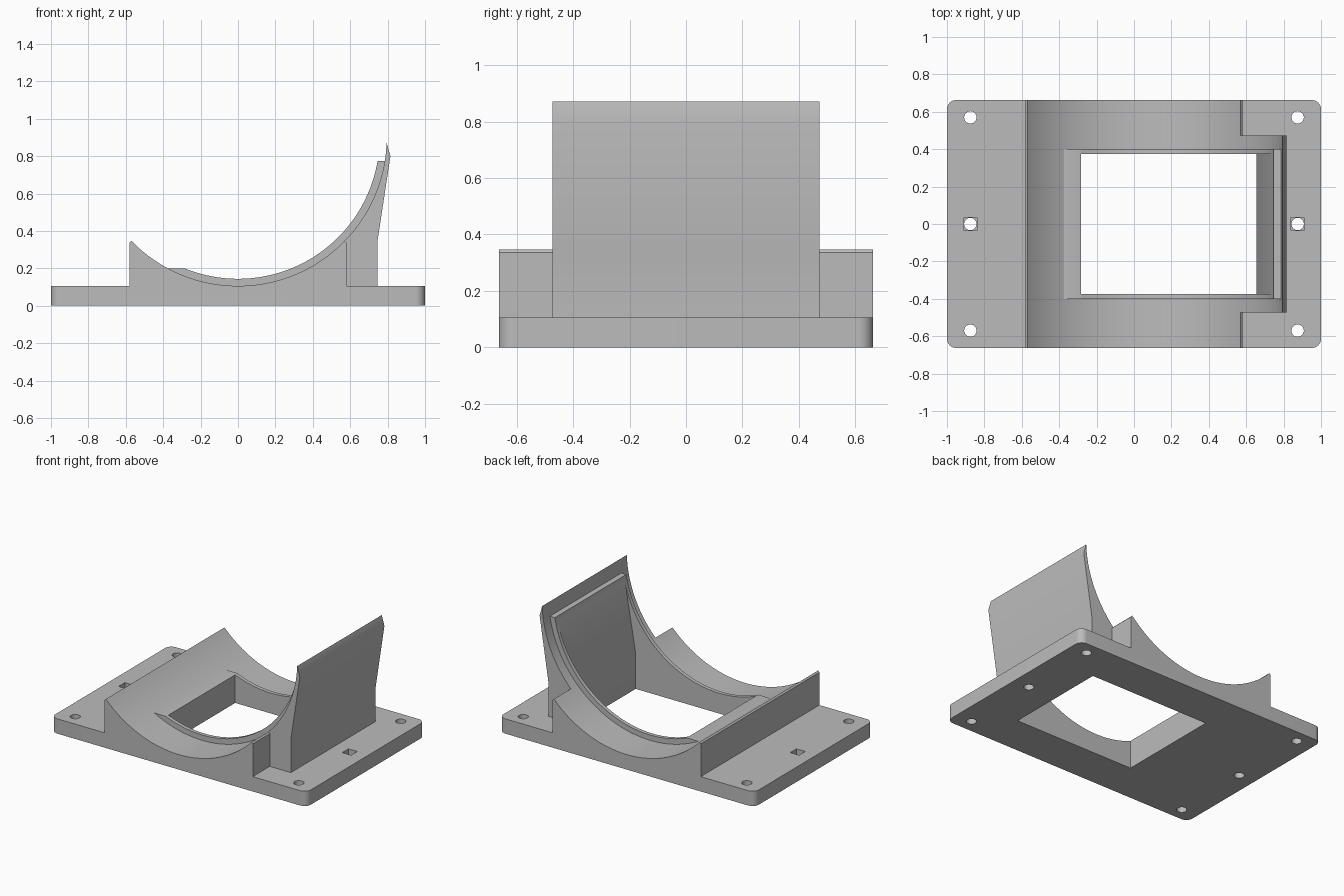
import bpy, bmesh, math

if "Cube" in bpy.data.objects:
    bpy.data.objects.remove(bpy.data.objects["Cube"])

CZ = 0.901            # height of the cradle axis
R_OUT, R_IN = 0.795, 0.757

grey = bpy.data.materials.new("light grey")
grey.diffuse_color = (0.5, 0.5, 0.5, 1)
grey.use_nodes = True
grey.node_tree.nodes["Principled BSDF"].inputs["Base Color"].default_value = grey.diffuse_color


def extrude(name, pts, lo, hi, axis="y"):
    """Closed 2D outline extruded along y (points are x,z) or z (points are x,y)."""
    bm = bmesh.new()
    place = (lambda p, d: (p[0], d, p[1])) if axis == "y" else (lambda p, d: (p[0], p[1], d))
    face = bm.faces.new([bm.verts.new(place(p, lo)) for p in pts])
    out = bmesh.ops.extrude_face_region(bm, geom=[face])
    shift = (0, hi - lo, 0) if axis == "y" else (0, 0, hi - lo)
    bmesh.ops.translate(bm, verts=[v for v in out["geom"] if isinstance(v, bmesh.types.BMVert)], vec=shift)
    bmesh.ops.recalc_face_normals(bm, faces=bm.faces)
    me = bpy.data.meshes.new(name)
    bm.to_mesh(me)
    bm.free()
    me.materials.append(grey)
    ob = bpy.data.objects.new(name, me)
    bpy.context.collection.objects.link(ob)
    return ob


def circle(cx, cy, r, a0, a1, n):
    return [(cx + r * math.cos(a0 + (a1 - a0) * i / n),
             cy + r * math.sin(a0 + (a1 - a0) * i / n)) for i in range(n + 1)]


def arc(r, a0, a1, n=64):
    return circle(0, CZ, r, a0, a1, n)


def at_x(r, x):       # angle of the lower arc point at a given x
    return -math.acos(x / r)


def at_z(r, z, side):  # angle of the lower arc point at a given height
    a = math.asin((z - CZ) / r)
    return a if side > 0 else -math.pi - a


def combine(target, other, op):
    mod = target.modifiers.new(op, "BOOLEAN")
    mod.operation, mod.solver, mod.object = op, "EXACT", other
    bpy.context.view_layer.objects.active = target
    bpy.ops.object.modifier_apply(modifier=mod.name)
    bpy.data.objects.remove(other)


# Base plate with rounded corners
outline = []
for k, (sx, sy) in enumerate([(1, 1), (-1, 1), (-1, -1), (1, -1)]):
    a = k * math.pi / 2
    outline += circle(sx * 0.95, sy * 0.613, 0.05, a, a + math.pi / 2, 10)
mount = extrude("cradle_mount", outline, 0, 0.105, "z")

# Full-width saddle with blunted tips
saddle = [(-0.58, 0.05), (-0.58, 0.336)]
saddle += arc(R_OUT, at_x(R_OUT, -0.57), at_x(R_OUT, 0.57))
saddle += [(0.58, 0.336), (0.58, 0.05)]
combine(mount, extrude("saddle", saddle, -0.663, 0.663), "UNION")

# Tall side wall continuing the curve
wall = [(0.45, 0.04)] + arc(R_OUT, at_x(R_OUT, 0.45), at_z(R_OUT, 0.872, 1), 48)
wall += [(0.815, 0.80), (0.745, 0.34), (0.745, 0.04)]
combine(mount, extrude("side_wall", wall, -0.473, 0.473), "UNION")

# Raised rim around the window
rim = arc(R_IN, at_z(R_IN, 0.2, -1), at_z(R_IN, 0.775, 1))
rim += arc(0.803, at_z(0.803, 0.775, 1), at_z(0.803, 0.2, -1))
combine(mount, extrude("rim", rim, -0.4, 0.4), "UNION")

# Window through the base, with a pocket in the wall
window = [(-0.283, -0.1), (0.655, -0.1), (0.655, 0.25), (0.742, 0.762), (-0.283, 0.762)]
combine(mount, extrude("window", window, -0.373, 0.373), "DIFFERENCE")

# Screw holes, the middle pair with square recesses
for x in (-0.875, 0.875):
    for y in (-0.57, 0, 0.57):
        ring = circle(x, y, 0.033, 0, math.tau, 32)[:-1]
        combine(mount, extrude("hole", ring, -0.1, 0.2, "z"), "DIFFERENCE")
    s = 0.035
    square = [(x - s, -s), (x + s, -s), (x + s, s), (x - s, s)]
    combine(mount, extrude("recess", square, 0.05, 0.2, "z"), "DIFFERENCE")

bpy.ops.object.select_all(action="DESELECT")
mount.select_set(True)
bpy.context.view_layer.objects.active = mount
bpy.ops.object.shade_smooth_by_angle(angle=math.radians(25))
